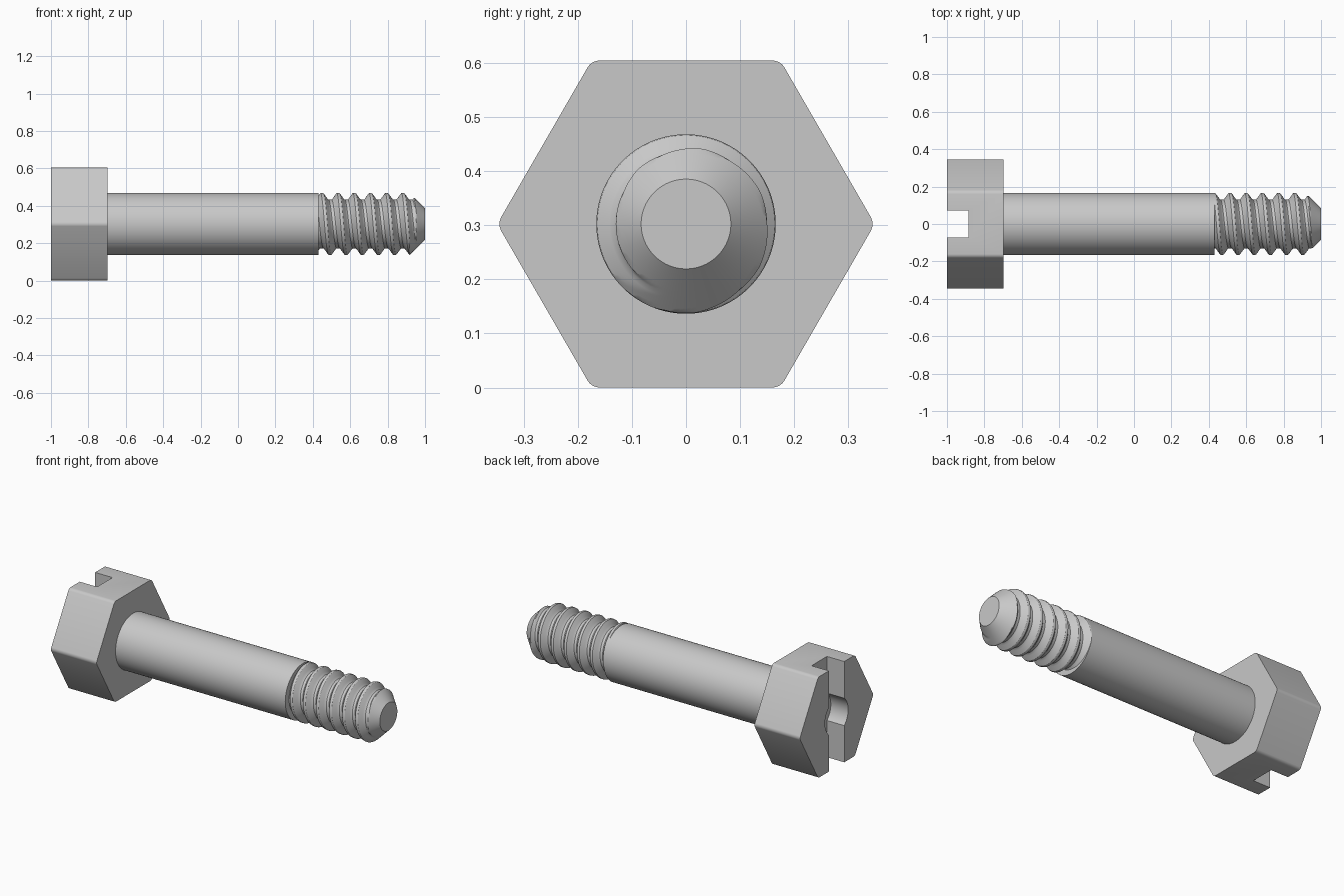
import bpy, bmesh, math
from mathutils import Matrix

cube = bpy.data.objects.get("Cube")
if cube:
    bpy.data.objects.remove(cube)

AXIS_Z = 0.3025            # height of the bolt axis
RADIUS = 0.166             # shank and thread crest
ROOT = 0.13                # thread root
TIP = 0.083                # flat end of the point
HEAD_START, HEAD_END, SHANK_END = -1.0, -0.697, 0.43
PITCH = 0.0865

steel = bpy.data.materials.new("steel_grey")
steel.use_nodes = True
GREY = (0.58, 0.58, 0.58, 1)
steel.diffuse_color = GREY
steel.node_tree.nodes["Principled BSDF"].inputs["Base Color"].default_value = GREY


def finish(bm, name, smooth=None):
    bmesh.ops.recalc_face_normals(bm, faces=bm.faces)
    mesh = bpy.data.meshes.new(name)
    bm.to_mesh(mesh)
    bm.free()
    mesh.materials.append(steel)
    ob = bpy.data.objects.new(name, mesh)
    bpy.context.collection.objects.link(ob)
    if smooth:
        shade(ob, smooth)
    return ob


def activate(ob):
    bpy.ops.object.select_all(action='DESELECT')
    ob.select_set(True)
    bpy.context.view_layer.objects.active = ob


def shade(ob, degrees):
    activate(ob)
    bpy.ops.object.shade_smooth_by_angle(angle=math.radians(degrees))


def rod(bm, x0, x1, radius, sides):
    """Prism along x, with a corner pointing to +y."""
    place = (Matrix.Translation(((x0 + x1) / 2, 0, AXIS_Z))
             @ Matrix.Rotation(math.pi / 2, 4, 'Y'))
    bmesh.ops.create_cone(bm, cap_ends=True, segments=sides, radius1=radius,
                          radius2=radius, depth=x1 - x0, matrix=place)


# Hexagonal head, flats up and down, with rounded long edges
bm = bmesh.new()
rod(bm, HEAD_START, HEAD_END, AXIS_Z / math.cos(math.pi / 6), 6)
long_edges = [e for e in bm.edges if abs(e.verts[0].co.x - e.verts[1].co.x) > 0.1]
bmesh.ops.bevel(bm, geom=long_edges, offset=0.014, segments=4, profile=0.5, affect='EDGES')
head = finish(bm, "hex_head")

# Screwdriver slot and round centre recess cut from the head
bm = bmesh.new()
bmesh.ops.create_cube(bm, size=1, matrix=Matrix.Translation((HEAD_START, 0, AXIS_Z))
                      @ Matrix.Diagonal((0.23, 0.146, 1, 1)))
slot = finish(bm, "slot_cutter")
bm = bmesh.new()
rod(bm, HEAD_START - 0.1, HEAD_START + 0.115, 0.11, 64)
recess = finish(bm, "recess_cutter")
for cutter in (slot, recess):
    cut = head.modifiers.new("cut", 'BOOLEAN')
    cut.operation, cut.solver, cut.object = 'DIFFERENCE', 'EXACT', cutter
    activate(head)
    bpy.ops.object.modifier_apply(modifier=cut.name)
    bpy.data.objects.remove(cutter)
shade(head, 30)

# Plain shank
bm = bmesh.new()
rod(bm, HEAD_END, SHANK_END, RADIUS, 96)
finish(bm, "shank", 30)


# Helical thread, trimmed by the 45 degree point
def thread_radius(x, phase):
    """Flat crest around phase 0, straight flanks and flat root."""
    d = abs((phase + 0.5) % 1 - 0.5) * 2
    t = min(max((d - 0.16) / 0.6, 0), 1)
    r = RADIUS - (RADIUS - ROOT) * t
    return min(r, TIP + 1 - x)


SIDES, STEPS = 96, 16
bm = bmesh.new()
turns = math.ceil((1 - SHANK_END) / PITCH) + 1
rows = []
for k in range(-STEPS, turns * STEPS + 1):
    row = []
    for s in range(SIDES + 1):
        a = 2 * math.pi * s / SIDES
        x = SHANK_END + PITCH * (k / STEPS + s / SIDES)
        x = min(max(x, SHANK_END), 1)
        phase = (x - 0.535) / PITCH - s / SIDES
        r = thread_radius(x, phase)
        # angle starts at the top and runs right-handed about +x
        row.append(bm.verts.new((x, -r * math.sin(a), AXIS_Z + r * math.cos(a))))
    rows.append(row)
for low, high in zip(rows, rows[1:]):
    for s in range(SIDES):
        bm.faces.new((low[s], low[s + 1], high[s + 1], high[s]))
bmesh.ops.remove_doubles(bm, verts=bm.verts, dist=0.0002)
bmesh.ops.holes_fill(bm, edges=[e for e in bm.edges if e.is_boundary], sides=0)
finish(bm, "thread", 25)
